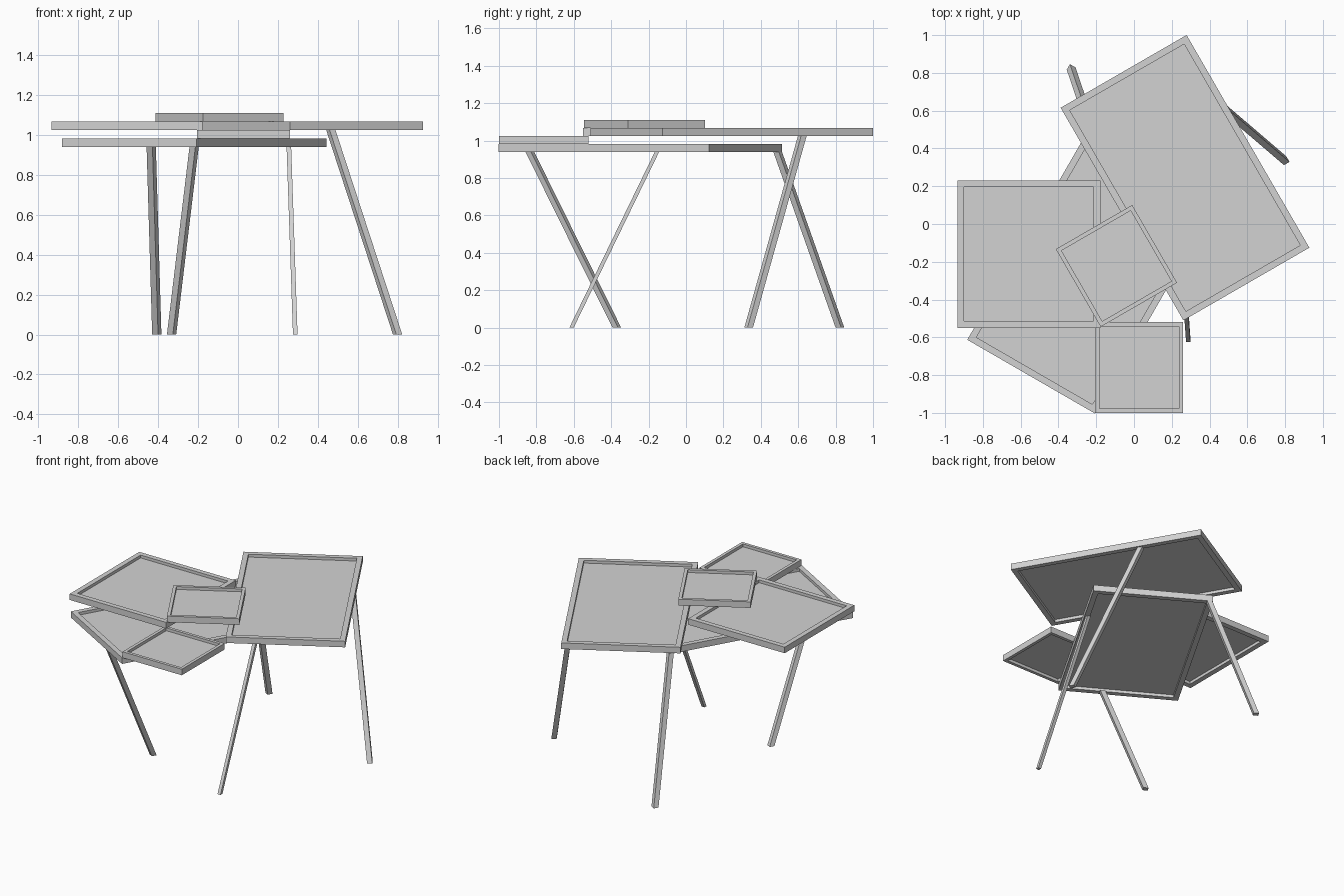
import bpy
import bmesh
from math import radians
from mathutils import Matrix, Vector

cube = bpy.data.objects.get("Cube")
if cube:
    bpy.data.objects.remove(cube, do_unlink=True)

# Single light grey finish
GREY = (0.65, 0.65, 0.65, 1.0)
grey = bpy.data.materials.new("light grey")
grey.use_nodes = True
grey.diffuse_color = GREY
grey.node_tree.nodes["Principled BSDF"].inputs["Base Color"].default_value = GREY

THICK = 0.043
RECESS = 0.02


def finish(name, bm, location):
    bmesh.ops.recalc_face_normals(bm, faces=bm.faces)
    mesh = bpy.data.meshes.new(name)
    bm.to_mesh(mesh)
    bm.free()
    mesh.materials.append(grey)
    obj = bpy.data.objects.new(name, mesh)
    obj.location = location
    bpy.context.collection.objects.link(obj)
    return obj


def tray(name, centre, size, bottom, turn, rim):
    """Framed top with a thin panel, recessed above and below."""
    bm = bmesh.new()
    bmesh.ops.create_cube(bm, size=1)
    bmesh.ops.scale(bm, vec=(size[0], size[1], THICK), verts=bm.verts)
    bm.normal_update()
    for side in (1, -1):
        face = next(f for f in bm.faces if f.normal.z * side > 0.9)
        bmesh.ops.inset_region(bm, faces=[face], thickness=rim)
        sunk = bmesh.ops.extrude_discrete_faces(bm, faces=[face])["faces"][0]
        bmesh.ops.translate(bm, vec=(0, 0, -side * RECESS), verts=sunk.verts)
        bm.normal_update()
    obj = finish(name, bm, (centre[0], centre[1], bottom + THICK / 2))
    obj.rotation_euler.z = radians(turn)


def leg(name, top, foot, width, turn):
    """Slanted square bar with level ends."""
    top, foot = Vector(top), Vector((*foot, 0))
    bm = bmesh.new()
    bmesh.ops.create_cube(bm, size=1)
    bmesh.ops.scale(bm, vec=(width, width, 1), verts=bm.verts)
    bmesh.ops.rotate(bm, matrix=Matrix.Rotation(radians(turn), 3, "Z"), verts=bm.verts)
    for v in bm.verts:
        end = top - foot if v.co.z > 0 else Vector()
        v.co = Vector((v.co.x, v.co.y, 0)) + end
    finish(name, bm, foot)


# Overlapping table tops, from lowest to highest
tray("lower_large_top", (-0.22, -0.245), (0.78, 1.30), 0.939, -30, 0.05)
tray("front_small_top", (0.027, -0.76), (0.465, 0.48), 0.982, 0, 0.031)
tray("right_square_top", (-0.557, -0.16), (0.757, 0.78), 1.025, 0, 0.05)
tray("upper_large_top", (0.27, 0.245), (0.77, 1.30), 1.025, 30, 0.05)
tray("upper_small_top", (-0.093, -0.222), (0.467, 0.475), 1.068, 30, 0.031)

# Splayed legs
leg("front_leg", (-0.435, -0.835, 0.94), (-0.407, -0.37), 0.034, -30)
leg("back_leg", (-0.22, 0.49, 0.94), (-0.333, 0.823), 0.034, -30)
leg("left_leg", (0.465, 0.622, 1.026), (0.80, 0.335), 0.034, 30)
leg("thin_leg", (0.255, -0.155, 0.94), (0.287, -0.612), 0.023, 0)
